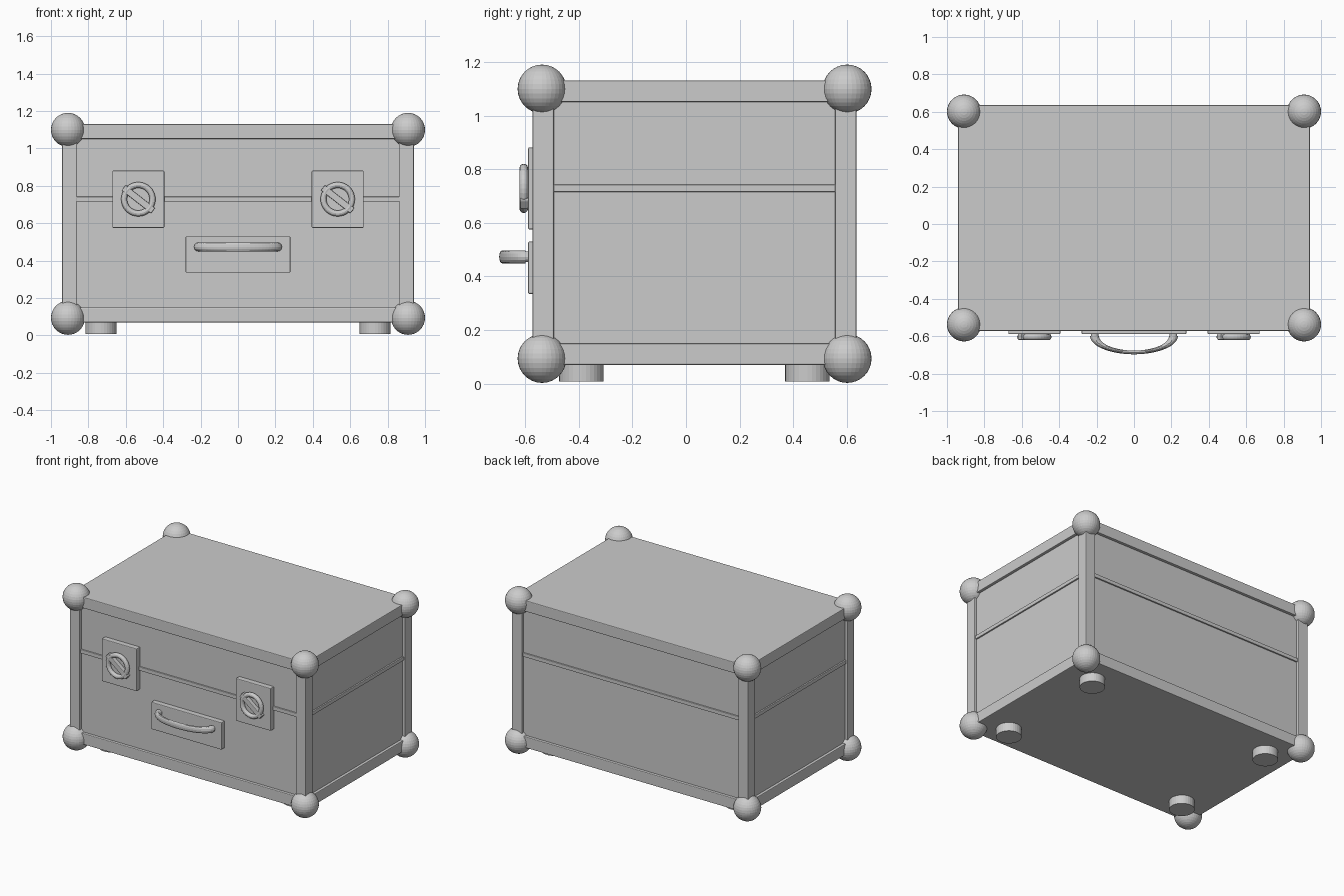
import bpy, bmesh, math
from mathutils import Matrix

default = bpy.data.objects.get("Cube")
if default:
    bpy.data.objects.remove(default, do_unlink=True)

grey = bpy.data.materials.new("light_grey")
grey.use_nodes = True
grey.diffuse_color = (0.6, 0.6, 0.6, 1)
grey.node_tree.nodes["Principled BSDF"].inputs["Base Color"].default_value = (0.6, 0.6, 0.6, 1)


def finish(name, bm, bevel=0):
    """Turn a bmesh into a named, coloured object."""
    mesh = bpy.data.meshes.new(name)
    bm.to_mesh(mesh)
    bm.free()
    mesh.materials.append(grey)
    ob = bpy.data.objects.new(name, mesh)
    bpy.context.collection.objects.link(ob)
    if bevel:
        mod = ob.modifiers.new("soft_edges", "BEVEL")
        mod.width = bevel
        mod.segments = 2
    return ob


def box(name, x, y, z, bevel=0.005, turn=0):
    """Box from (min, max) ranges, optionally turned about the y axis."""
    ranges = (x, y, z)
    centre = [(a + b) / 2 for a, b in ranges]
    size = [b - a for a, b in ranges]
    bm = bmesh.new()
    bmesh.ops.create_cube(bm, size=1, matrix=Matrix.Translation(centre)
                          @ Matrix.Rotation(turn, 4, "Y") @ Matrix.Diagonal((*size, 1)))
    return finish(name, bm, bevel)


def swept_ring(name, centre, major, minor, axis, squash=1, sweep=math.tau, steps=32, sides=12):
    """Torus, or part of one, lying in the xy plane (axis Z) or xz plane (axis Y)."""
    bm = bmesh.new()
    closed = sweep >= math.tau
    rings = []
    for i in range(steps if closed else steps + 1):
        a = -sweep * i / steps
        ring = []
        for j in range(sides):
            b = math.tau * j / sides
            r = major + minor * math.cos(b)
            u, v, w = r * math.cos(a), r * math.sin(a) * squash, minor * math.sin(b)
            offset = (u, v, w) if axis == "Z" else (u, w, -v)
            ring.append(bm.verts.new([c + o for c, o in zip(centre, offset)]))
        rings.append(ring)
    for i in range(steps):
        r0, r1 = rings[i], rings[(i + 1) % len(rings)]
        for j in range(sides):
            k = (j + 1) % sides
            bm.faces.new((r0[j], r0[k], r1[k], r1[j]))
    if not closed:
        bm.faces.new(rings[0])
        bm.faces.new(rings[-1])
    bmesh.ops.recalc_face_normals(bm, faces=bm.faces)
    return finish(name, bm)


# Case outline
X, FRONT, BACK = 0.94, -0.572, 0.636
LOW, HIGH, BAR, INSET = 0.07, 1.13, 0.08, 0.02


def shell(name, inset, z, bevel=0.0):
    return box(name, (-X + inset, X - inset), (FRONT + inset, BACK - inset), z, bevel)


# Body panels, seam ridge, top and bottom slabs
shell("body_panels", INSET, (LOW + 0.01, HIGH - 0.01))
shell("lid_seam", INSET - 0.01, (0.715, 0.742), 0.003)
shell("top_slab", 0, (HIGH - BAR, HIGH), 0.005)
shell("bottom_slab", 0, (LOW, LOW + BAR), 0.005)

# Corner posts, ball corners and feet
for side, sx in (("left", 1), ("right", -1)):
    px = sorted((sx * X, sx * (X - BAR)))
    for end, py, ball_y, foot_y in (("front", (FRONT, FRONT + BAR), -0.537, -0.39),
                                    ("back", (BACK - BAR, BACK), 0.601, 0.453)):
        tag = f"{end}_{side}"
        box(f"post_{tag}", px, py, (LOW + 0.01, HIGH - 0.01))
        for level, ball_z in (("bottom", 0.094), ("top", 1.099)):
            bm = bmesh.new()
            bmesh.ops.create_uvsphere(bm, u_segments=32, v_segments=16, radius=0.091,
                                      matrix=Matrix.Translation((sx * 0.909, ball_y, ball_z)))
            finish(f"ball_{level}_{tag}", bm)
        bm = bmesh.new()
        bmesh.ops.create_cone(bm, cap_ends=True, segments=32, radius1=0.083, radius2=0.083,
                              depth=0.08, matrix=Matrix.Translation((sx * 0.733, foot_y, 0.048)))
        finish(f"foot_{tag}", bm)

    # Latch: plate, ring and diagonal turn bar
    cx, cz = sx * 0.533, 0.728
    box(f"latch_plate_{side}", (cx - 0.139, cx + 0.139), (-0.589, -0.545),
        (cz - 0.153, cz + 0.153))
    swept_ring(f"latch_ring_{side}", (cx, -0.605, cz), 0.076, 0.016, "Y")
    box(f"latch_bar_{side}", (cx - 0.1, cx + 0.1), (-0.619, -0.588),
        (cz - 0.018, cz + 0.018), 0.004, math.radians(38))

# Carrying handle
box("handle_plate", (-0.28, 0.28), (-0.589, -0.545), (0.335, 0.53))
swept_ring("handle", (0, -0.598, 0.473), 0.211, 0.024, "Z", squash=0.42, sweep=math.pi)
for side, sx in (("left", 1), ("right", -1)):
    bm = bmesh.new()
    bmesh.ops.create_cone(bm, cap_ends=True, segments=12, radius1=0.02, radius2=0.02, depth=0.02,
                          matrix=Matrix.Translation((sx * 0.211, -0.591, 0.473))
                          @ Matrix.Rotation(math.pi / 2, 4, "X"))
    finish(f"handle_mount_{side}", bm)
